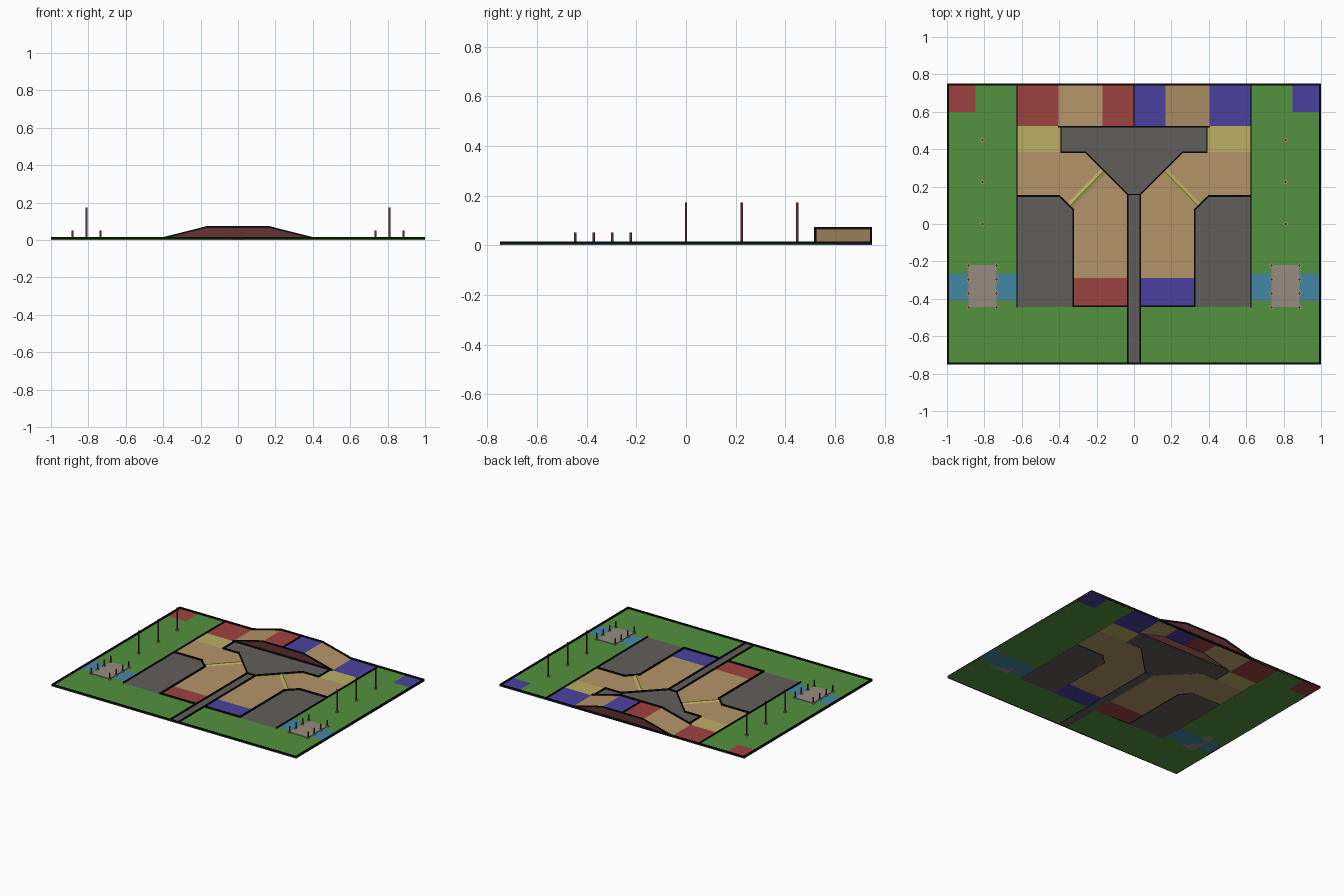
import bpy, bmesh
from mathutils import Vector

if "Cube" in bpy.data.objects:
    bpy.data.objects.remove(bpy.data.objects["Cube"])


def srgb(*c):
    return tuple(((v / 255 + 0.055) / 1.055) ** 2.4 for v in c) + (1.0,)


COLOURS = {
    "green": srgb(82, 146, 62), "tan": srgb(180, 148, 105), "grey": srgb(97, 94, 91),
    "red": srgb(158, 66, 63), "blue": srgb(76, 65, 160), "yellow": srgb(188, 174, 97),
    "water": srgb(66, 135, 163), "taupe": srgb(151, 139, 129),
    "black": srgb(14, 14, 14), "dark_red": srgb(100, 50, 50),
}
MATS = {}
for n, c in COLOURS.items():
    MATS[n] = bpy.data.materials.new(n)
    MATS[n].diffuse_color = c


def finish(bm, name, mats):
    me = bpy.data.meshes.new(name)
    bm.to_mesh(me)
    bm.free()
    for m in mats:
        me.materials.append(MATS[m])
    ob = bpy.data.objects.new(name, me)
    bpy.context.collection.objects.link(ob)
    return ob


def prism(bm, pts, vec):
    """Extrude a closed outline of 3D points along vec."""
    f = bm.faces.new([bm.verts.new(p) for p in pts])
    ext = bmesh.ops.extrude_face_region(bm, geom=[f], use_keep_orig=True)
    bmesh.ops.translate(bm, vec=vec, verts=[e for e in ext["geom"] if isinstance(e, bmesh.types.BMVert)])
    bmesh.ops.recalc_face_normals(bm, faces=bm.faces)


FLOOR = 0.005


def tile(name, pts, mat, top=FLOOR):
    bm = bmesh.new()
    prism(bm, [(x, y, 0) for x, y in pts], (0, 0, top))
    return finish(bm, name, [mat])


def rect(x0, y0, x1, y1):
    return [(x0, y0), (x1, y0), (x1, y1), (x0, y1)]


def mirrored(name, pts, left, right=None, top=FLOOR):
    tile(name + "_right", pts, right or left, top)
    tile(name + "_left", [(-x, y) for x, y in pts], left, top)


def wall(name, pts, w=0.009, h=0.015):
    """Low black wall along a polyline."""
    bm = bmesh.new()
    for a, b in zip(pts, pts[1:]):
        a, b = Vector(a), Vector(b)
        d = (b - a).normalized() * w / 2
        n = Vector((-d.y, d.x))
        a, b = a - d, b + d
        prism(bm, [(p.x, p.y, 0) for p in (a + n, a - n, b - n, b + n)], (0, 0, h))
    return finish(bm, name, ["black"])


def walls(name, pts, **k):
    wall(name + "_right", pts, **k)
    wall(name + "_left", [(-x, y) for x, y in pts], **k)


# Ground tiles
tile("front_lawn_left", rect(-1, -0.75, -0.035, -0.445), "green")
tile("front_lawn_right", rect(0.035, -0.75, 1, -0.445), "green")
mirrored("side_lawn_low", rect(0.625, -0.445, 1, -0.41), "green")
mirrored("river", rect(0.625, -0.41, 1, -0.265), "water")
mirrored("side_lawn", [(0.625, -0.265), (1, -0.265), (1, 0.6), (0.848, 0.6), (0.848, 0.75), (0.625, 0.75)], "green")
mirrored("corner_zone", rect(0.848, 0.6, 1, 0.75), "red", "blue")
mirrored("river_bridge", rect(0.735, -0.445, 0.885, -0.22), "taupe", top=0.009)

mirrored("front_zone", rect(0.035, -0.445, 0.325, -0.29), "red", "blue")
mirrored("main_path", [(0.035, -0.29), (0.325, -0.29), (0.325, 0.075), (0.40, 0.15), (0.625, 0.15),
                       (0.625, 0.385), (0.26, 0.385), (0.035, 0.16)], "tan")
mirrored("pit", [(0.325, -0.445), (0.625, -0.445), (0.625, 0.15), (0.40, 0.15), (0.325, 0.075)], "grey")
mirrored("yellow_zone", rect(0.393, 0.385, 0.625, 0.525), "yellow")
mirrored("back_zone", rect(0.405, 0.525, 0.625, 0.75), "red", "blue")
tile("centre_strip", rect(-0.035, -0.75, 0.035, 0.16), "grey")
tile("centre_pit", [(-0.035, 0.16), (0.035, 0.16), (0.26, 0.385), (0.393, 0.385), (0.393, 0.525),
                    (-0.393, 0.525), (-0.393, 0.385), (-0.26, 0.385)], "grey")

# Diagonal low ridges across the path
for s, side in ((1, "right"), (-1, "left")):
    a, b = Vector((s * 0.165, 0.28, 0.004)), Vector((s * 0.345, 0.095, 0.004))
    d = b - a
    n = Vector((-d.y, d.x, 0)).normalized() * 0.021
    bm = bmesh.new()
    prism(bm, [a - n, a + n, a + Vector((0, 0, 0.008))], d)
    finish(bm, "ridge_" + side, ["yellow"])

# Black walls
E, B = 0.995, 0.745
wall("outer_border", [(-E, -B), (E, -B), (E, B), (-E, B), (-E, -B)], w=0.01)
walls("lane_wall", [(0.625, -0.445), (0.625, 0.745)], w=0.005)
walls("pit_wall", [(0.035, -0.44), (0.325, -0.44), (0.325, 0.078), (0.40, 0.15), (0.622, 0.15)])
walls("centre_wall", [(0.034, -0.745), (0.034, 0.158), (0.26, 0.384), (0.39, 0.384), (0.39, 0.52)], w=0.007)
wall("strip_end", [(-0.034, 0.157), (0.034, 0.157)], w=0.005)
wall("back_wall", [(-0.4, 0.52), (0.4, 0.52)])

# Ramp: open shell with side walls, coloured top panels
Y0, Y1, RX, TX, RZ = 0.52, 0.745, 0.405, 0.168, 0.065
prof = [(-RX, FLOOR), (-TX, RZ), (0, RZ), (TX, RZ), (RX, FLOOR)]
bm = bmesh.new()
front = [bm.verts.new((x, Y0, z)) for x, z in prof]
back = [bm.verts.new((x, Y1, z)) for x, z in prof]
for i, m in enumerate((0, 1, 2, 0)):
    bm.faces.new((front[i], front[i + 1], back[i + 1], back[i])).material_index = m
bm.faces.new(front[::-1]).material_index = 3
bm.faces.new(back).material_index = 3
bmesh.ops.recalc_face_normals(bm, faces=bm.faces)
finish(bm, "ramp", ["tan", "red", "blue", "dark_red"])

# Rails following the ramp edges, and the divider on its top
outline = [(x, z) for x, z in prof if x] + [(x, z + 0.009) for x, z in reversed(prof) if x]
for name, y in (("ramp_rail_front", Y0 - 0.004), ("ramp_rail_back", Y1 - 0.004)):
    bm = bmesh.new()
    prism(bm, [(x, y, z) for x, z in outline], (0, 0.009, 0))
    finish(bm, name, ["black"])
bm = bmesh.new()
prism(bm, [(-0.003, Y0, RZ), (0.003, Y0, RZ), (0.003, Y1, RZ), (-0.003, Y1, RZ)], (0, 0, 0.009))
finish(bm, "ramp_divider", ["black"])


# Poles with small tan feet
def post(name, x, y, top, r):
    for part, mat, rad, z0, z1 in (("pole", "dark_red", r, 0.004, top), ("foot", "tan", 0.011, 0.004, 0.012)):
        bm = bmesh.new()
        bmesh.ops.create_cone(bm, cap_ends=True, segments=12, radius1=rad, radius2=rad, depth=z1 - z0)
        bmesh.ops.translate(bm, vec=(x, y, (z0 + z1) / 2), verts=bm.verts)
        finish(bm, name + "_" + part, [mat])


for s in (-1, 1):
    for y in (0, 0.225, 0.448):
        post("tall_post", s * 0.81, y, 0.173, 0.005)
    for y in (-0.222, -0.297, -0.372, -0.447):
        for x in (0.735, 0.885):
            post("bridge_post", s * x, y, 0.052, 0.005)

for m in bpy.data.materials:
    if m.users and not m.is_grease_pencil:
        m.use_nodes = True
        m.node_tree.nodes["Principled BSDF"].inputs["Base Color"].default_value = m.diffuse_color
